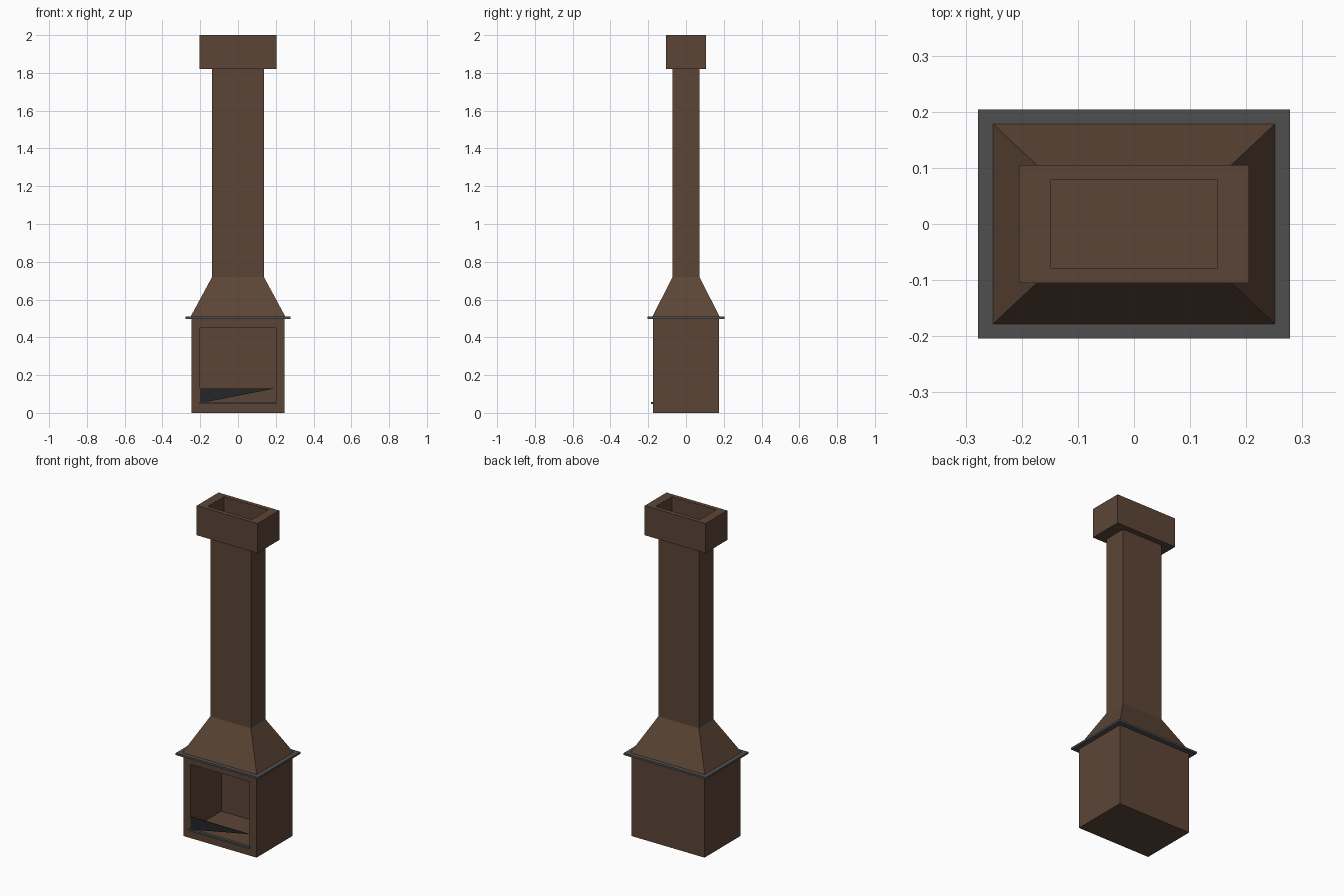
import bpy, bmesh

if "Cube" in bpy.data.objects:
    bpy.data.objects.remove(bpy.data.objects["Cube"])


def material(name, rgb):
    m = bpy.data.materials.new(name)
    m.diffuse_color = (*rgb, 1)
    m.use_nodes = True
    m.node_tree.nodes["Principled BSDF"].inputs["Base Color"].default_value = m.diffuse_color
    return m


brown = material("brown", (0.107, 0.060, 0.037))
grey = material("dark_grey", (0.078, 0.078, 0.078))
black = material("soot_black", (0.018, 0.019, 0.020))


def finish(name, bm, mat):
    bmesh.ops.recalc_face_normals(bm, faces=bm.faces[:])
    me = bpy.data.meshes.new(name)
    bm.to_mesh(me)
    bm.free()
    me.materials.append(mat)
    ob = bpy.data.objects.new(name, me)
    bpy.context.collection.objects.link(ob)
    return ob


def loft(name, sections, mat):
    """Closed rectangular loft; sections are (half x, half y, z)."""
    bm = bmesh.new()
    rings = [[bm.verts.new((sx * a, sy * b, z))
              for sx, sy in ((-1, -1), (1, -1), (1, 1), (-1, 1))]
             for a, b, z in sections]
    for r, s in zip(rings, rings[1:]):
        for i in range(4):
            j = (i + 1) % 4
            bm.faces.new((r[i], r[j], s[j], s[i]))
    bm.faces.new(rings[0])
    bm.faces.new(rings[-1])
    return finish(name, bm, mat)


def extrude_front(name, profile, y0, y1, mat):
    """Solid made from an x-z outline pushed from y0 to y1."""
    bm = bmesh.new()
    f = bm.faces.new([bm.verts.new((x, y0, z)) for x, z in profile])
    r = bmesh.ops.extrude_face_region(bm, geom=[f])
    for v in r["geom"]:
        if isinstance(v, bmesh.types.BMVert):
            v.co.y = y1
    return finish(name, bm, mat)


# Firebox: box with the front face inset and pushed inwards
BX, BY, BZ = 0.247, 0.174, 0.50
bm = bmesh.new()
bmesh.ops.create_cube(bm, size=1)
for v in bm.verts:
    v.co = (v.co.x * 2 * BX, v.co.y * 2 * BY, (v.co.z + 0.5) * BZ)
front = min(bm.faces, key=lambda f: f.calc_center_median().y)
bmesh.ops.inset_individual(bm, faces=[front], thickness=0.048)
r = bmesh.ops.extrude_face_region(bm, geom=[front])
mouth = list(front.verts)
cavity = [v for v in r["geom"] if isinstance(v, bmesh.types.BMVert)]
bmesh.ops.delete(bm, geom=[front], context='FACES_ONLY') if front.is_valid else None
for v in mouth + cavity:
    v.co.x = 0.2 if v.co.x > 0 else -0.2
    v.co.z = 0.45 if v.co.z > 0.25 else 0.05
for v in cavity:
    v.co.y = 0.125
finish("firebox", bm, brown)

# Mantel plate, hood and flue
loft("mantel_plate", [(0.278, 0.204, 0.497), (0.278, 0.204, 0.509)], grey)
loft("hood_and_flue", [(0.251, 0.178, 0.509), (0.137, 0.071, 0.72),
                       (0.137, 0.071, 1.825)], brown)

# Chimney cap with a recessed opening
loft("chimney_cap", [(0.205, 0.105, 1.82), (0.205, 0.105, 2.0),
                     (0.149, 0.078, 2.0), (0.149, 0.078, 1.83)], brown)

# Front ash lip and the dark triangular fender above it
extrude_front("ash_lip", [(-0.205, 0.046), (0.203, 0.046), (0.203, 0.057),
                          (-0.205, 0.057)], -0.184, -0.165, grey)
extrude_front("fender", [(-0.2, 0.052), (0.2, 0.13), (-0.2, 0.13)],
              -0.173, -0.170, black)
